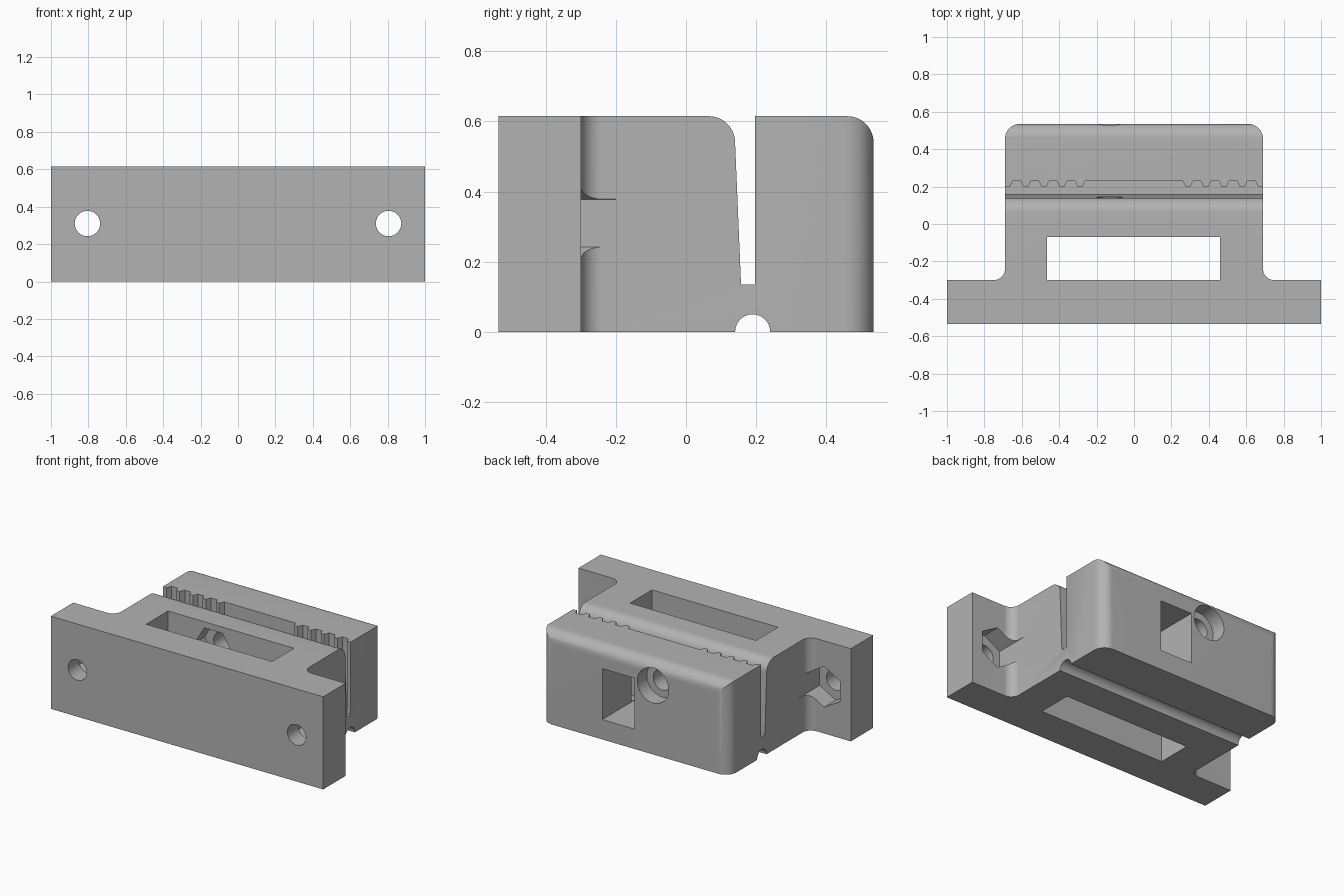
import bpy, bmesh, math
from mathutils import Vector

if "Cube" in bpy.data.objects:
    bpy.data.objects.remove(bpy.data.objects["Cube"])

H = 0.615          # overall height
SIDE = 0.69        # half width of the clamp block
PLATE_BACK = -0.30
HOLE_Z = 0.31


def arc(cx, cy, r, a0, a1, n=14):
    """Points on an arc, angles in degrees."""
    out = []
    for i in range(n + 1):
        a = math.radians(a0 + (a1 - a0) * i / n)
        out.append((cx + r * math.cos(a), cy + r * math.sin(a)))
    return out


def prism(name, pts, to3d, direction):
    """Extrude a closed 2D outline placed by to3d along a direction."""
    bm = bmesh.new()
    face = bm.faces.new([bm.verts.new(to3d(*p)) for p in pts])
    res = bmesh.ops.extrude_face_region(bm, geom=[face])
    verts = [v for v in res["geom"] if isinstance(v, bmesh.types.BMVert)]
    bmesh.ops.translate(bm, vec=Vector(direction), verts=verts)
    bmesh.ops.recalc_face_normals(bm, faces=bm.faces)
    mesh = bpy.data.meshes.new(name)
    bm.to_mesh(mesh)
    bm.free()
    ob = bpy.data.objects.new(name, mesh)
    bpy.context.collection.objects.link(ob)
    return ob


def along_z(name, pts, z0, z1):
    return prism(name, pts, lambda x, y: (x, y, z0), (0, 0, z1 - z0))


def along_y(name, pts, y0, y1):
    return prism(name, pts, lambda x, z: (x, y0, z), (0, y1 - y0, 0))


def rect(x0, x1, y0, y1):
    return [(x0, y0), (x1, y0), (x1, y1), (x0, y1)]


def ngon(cx, cy, r, n, turn=0):
    return arc(cx, cy, r, turn, turn + 360, n)[:-1]


def combine(target, tool, operation="DIFFERENCE"):
    mod = target.modifiers.new("cut", "BOOLEAN")
    mod.operation = operation
    mod.solver = "EXACT"
    mod.object = tool
    bpy.context.view_layer.objects.active = target
    bpy.ops.object.modifier_apply(modifier=mod.name)
    bpy.data.objects.remove(tool)


# Footprint: wide mounting plate, filleted into a block with rounded rear corners
half = [(1, -0.535), (1, PLATE_BACK)]
half += arc(SIDE + 0.06, PLATE_BACK + 0.06, 0.06, 270, 180)
half += arc(SIDE - 0.08, 0.455, 0.08, 0, 90)
outline = half + [(-x, y) for x, y in reversed(half)]
body = along_z("clamp_body", outline, 0, H)

# Side profile: tapered clamping slot, rounded top edges, hinge groove underneath
side = [(-0.6, 0), (-0.6, H)]
side += arc(0.065, H - 0.075, 0.075, 90, 0)
side += [(0.157, 0.135), (0.197, 0.135), (0.197, H)]
side += arc(0.46, H - 0.075, 0.075, 90, 0)
side += [(0.535, 0)]
side += arc(0.19, 0, 0.05, 0, 180)
profile = prism("side_profile", side, lambda y, z: (-1.2, y, z), (2.4, 0, 0))
combine(body, profile, "INTERSECT")

# Gripping teeth on the rear jaw, left standing by a comb-shaped cut
comb = [(-0.8, 0.18), (-0.8, 0.23)]
teeth = [-0.676 + 0.097 * i for i in range(5)]
for c in teeth + [-t for t in reversed(teeth)]:
    comb += [(c - 0.027, 0.23), (c - 0.012, 0.197), (c + 0.012, 0.197), (c + 0.027, 0.23)]
comb += [(0.8, 0.23), (0.8, 0.18)]
# keep the cutter's front edge inside the slot
comb = [(x, 0.185 if y == 0.18 else y) for x, y in comb]
combine(body, along_z("teeth_cut", comb, 0.135, 0.8))

# Window through the middle of the block
combine(body, along_z("window_cut", rect(-0.465, 0.46, PLATE_BACK, -0.07), -0.1, 0.8))

# Mounting holes with hexagonal nut pockets behind the plate
for s in (-1, 1):
    combine(body, along_y("mount_hole_cut", ngon(s * 0.805, HOLE_Z, 0.068, 40), -0.7, -0.2))
    combine(body, along_y("mount_nut_cut", ngon(s * 0.805, HOLE_Z, 0.135, 6, 30), -0.42, -0.2))

# Clamping bolt: through hole, counterbore at the back, nut pocket in the window
BX, BZ = -0.132, 0.457
combine(body, along_y("bolt_hole_cut", ngon(BX, BZ, 0.068, 40), -0.2, 0.7))
combine(body, along_y("bolt_head_cut", ngon(BX, BZ, 0.115, 48), 0.435, 0.7))
combine(body, along_y("bolt_nut_cut", ngon(BX, BZ, 0.135, 6), -0.2, 0.03))

# Rectangular opening through the rear jaw
combine(body, along_y("rear_opening_cut", rect(0.005, 0.24, 0.132, 0.47), 0.18, 0.7))

# Plain grey finish
grey = bpy.data.materials.new("grey")
grey.diffuse_color = (0.45, 0.45, 0.45, 1)
grey.use_nodes = True
grey.node_tree.nodes["Principled BSDF"].inputs["Base Color"].default_value = grey.diffuse_color
body.data.materials.clear()
body.data.materials.append(grey)
for p in body.data.polygons:
    p.material_index = 0

bpy.context.view_layer.objects.active = body
body.select_set(True)
bpy.ops.object.shade_smooth_by_angle(angle=math.radians(25))
